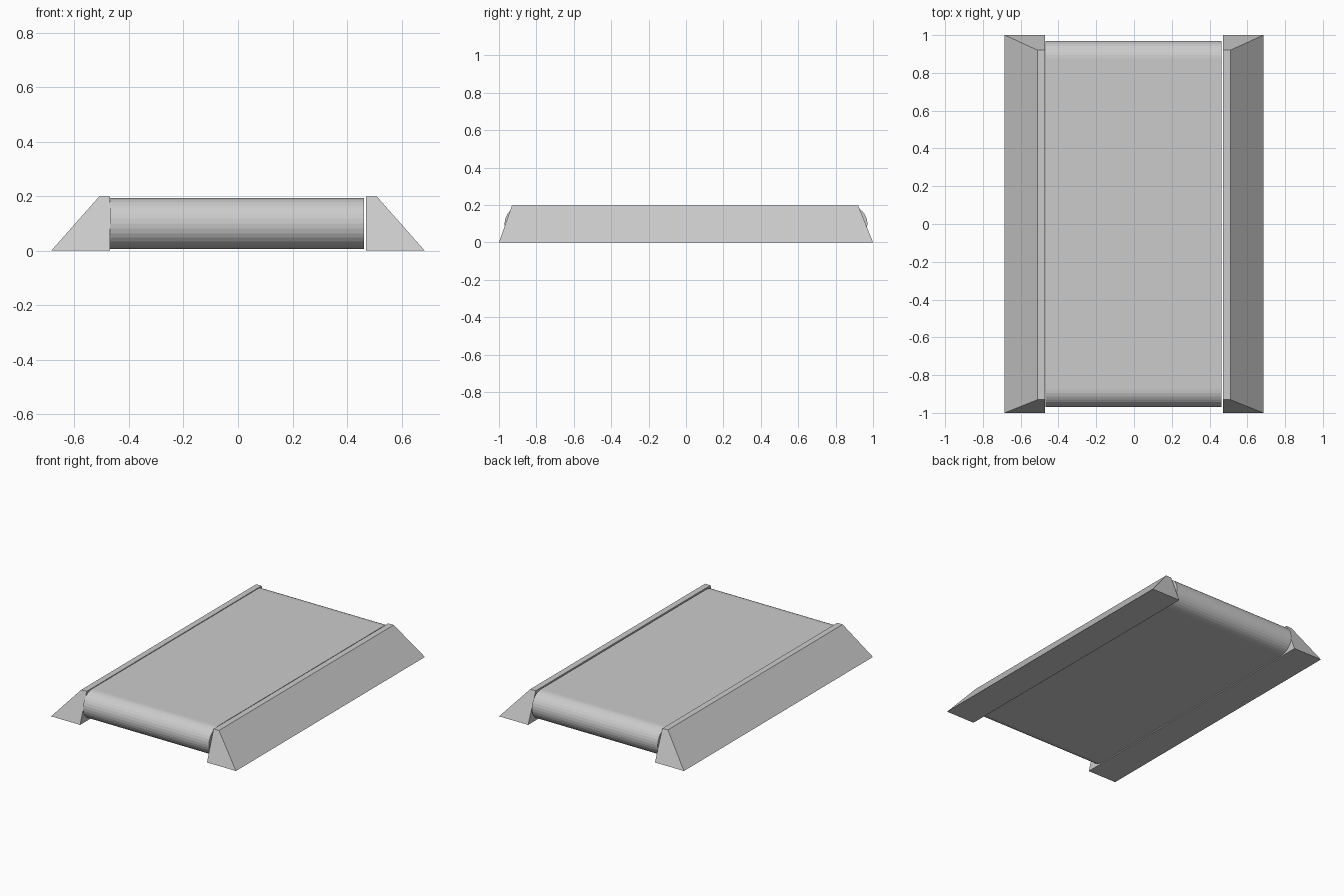
import bpy, bmesh, math

if "Cube" in bpy.data.objects:
    bpy.data.objects.remove(bpy.data.objects["Cube"])


def make_object(name, bm):
    bmesh.ops.recalc_face_normals(bm, faces=bm.faces)
    mesh = bpy.data.meshes.new(name)
    bm.to_mesh(mesh)
    bm.free()
    obj = bpy.data.objects.new(name, mesh)
    bpy.context.collection.objects.link(obj)
    return obj


def loft(name, ring_a, ring_b):
    """Closed solid between two matching rings of points."""
    bm = bmesh.new()
    a = [bm.verts.new(p) for p in ring_a]
    b = [bm.verts.new(p) for p in ring_b]
    bm.faces.new(a)
    bm.faces.new(b)
    n = len(a)
    for i in range(n):
        j = (i + 1) % n
        bm.faces.new((a[i], a[j], b[j], b[i]))
    return make_object(name, bm)


def rectangle(x0, x1, y0, y1, z):
    return [(x0, y0, z), (x1, y0, z), (x1, y1, z), (x0, y1, z)]


# Sloped side rails
for side, label in ((-1, "left"), (1, "right")):
    loft(label + "_rail",
         rectangle(side * 0.47, side * 0.685, -1.0, 1.0, 0.0),
         rectangle(side * 0.47, side * 0.51, -0.93, 0.92, 0.198))

# Belt with a rounded roller end at front and back
radius, centre_y, centre_z, steps = 0.094, 0.876, 0.1, 16
profile = []
for end, start in ((1, -math.pi / 2), (-1, math.pi / 2)):
    for i in range(steps + 1):
        angle = start + math.pi * i / steps
        profile.append((end * centre_y + radius * math.cos(angle),
                        centre_z + radius * math.sin(angle)))
loft("belt",
     [(-0.469, y, z) for y, z in profile],
     [(0.463, y, z) for y, z in profile])
